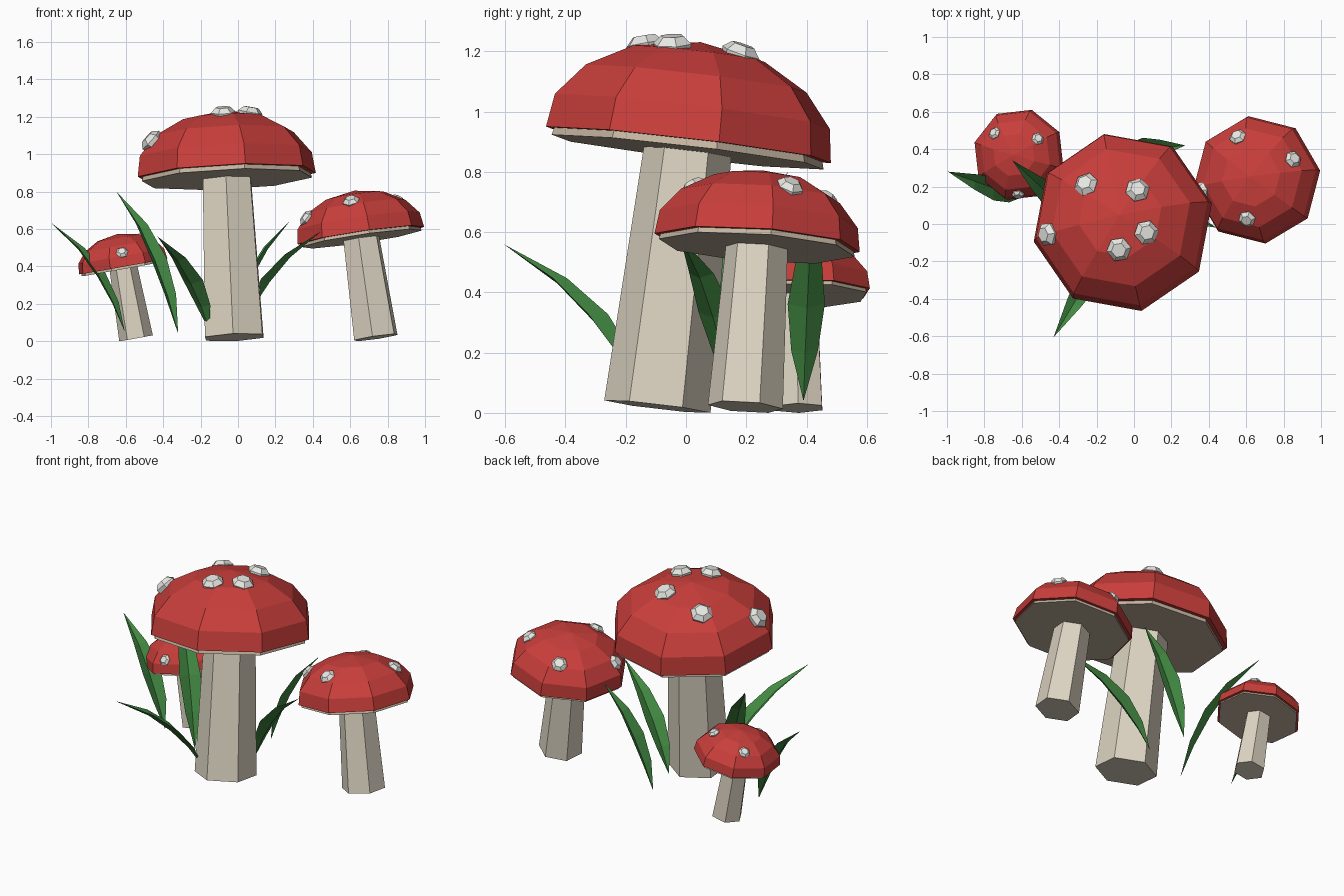
import bpy, bmesh, math
from mathutils import Vector, Matrix
from mathutils.bvhtree import BVHTree

if "Cube" in bpy.data.objects:
    bpy.data.objects.remove(bpy.data.objects["Cube"])


def material(name, rgb):
    m = bpy.data.materials.new(name)
    m.diffuse_color = (*rgb, 1)
    m.use_nodes = True
    m.node_tree.nodes["Principled BSDF"].inputs["Base Color"].default_value = m.diffuse_color
    return m


RED = material("cap_red", (0.58, 0.048, 0.043))
CREAM = material("stem_cream", (0.73, 0.67, 0.55))
TAN = material("gill_tan", (0.55, 0.46, 0.35))
WHITE = material("wart_white", (0.8, 0.8, 0.77))
GREEN = material("leaf_green", (0.055, 0.25, 0.055))


def finish(bm, name, mat):
    bmesh.ops.recalc_face_normals(bm, faces=bm.faces)
    me = bpy.data.meshes.new(name)
    bm.to_mesh(me)
    me.materials.append(mat)
    ob = bpy.data.objects.new(name, me)
    bpy.context.collection.objects.link(ob)
    return ob


def lathe(name, profile, sides, phase, frame, mat, scale=1.0):
    """Faceted solid of revolution; profile is (radius, height), bottom to top."""
    bm = bmesh.new()
    rings = []
    for r, h in profile:
        n = sides if r > 0 else 1
        rings.append([bm.verts.new(frame @ (Vector((
            r * math.cos(phase + math.tau * i / sides),
            r * math.sin(phase + math.tau * i / sides), h)) * scale))
            for i in range(n)])
    for a, b in zip(rings, rings[1:]):
        for i in range(sides):
            j = (i + 1) % sides
            if len(b) == 1:
                bm.faces.new((a[i], a[j], b[0]))
            else:
                bm.faces.new((a[i], a[j], b[j], b[i]))
    bm.faces.new(rings[0][::-1])
    if len(rings[-1]) > 1:
        bm.faces.new(rings[-1])
    bmesh.ops.recalc_face_normals(bm, faces=bm.faces)
    tree = BVHTree.FromBMesh(bm)
    finish(bm, name, mat)
    bm.free()
    return tree


def frame_at(origin, axis):
    rot = Vector((0, 0, 1)).rotation_difference(axis).to_matrix().to_4x4()
    return Matrix.Translation(origin) @ rot


CAP = [(1, 0), (0.965, 0.23), (0.775, 0.455), (0.463, 0.625), (0, 0.705)]
GILL = [(0.955, -0.05), (0.94, 0.004)]
WART = [(0.9, -0.3), (1, 0.1), (0.6, 0.5)]


def mushroom(tag, base, rim, R, cap_phase, stem_phase, warts):
    base, rim = Vector(base), Vector(rim)
    axis = rim - base
    length = axis.length
    lean = frame_at(rim, axis)
    # tapered six-sided stem
    lathe(tag + "_stem", [(0.365 * R, -length), (0.295 * R, 0.1 * R)], 6,
          math.radians(stem_phase), lean, CREAM)
    # eight-sided domed cap and gill disc
    ph = math.radians(cap_phase)
    tree = lathe(tag + "_cap", CAP, 8, ph, lean, RED, R)
    lathe(tag + "_gills", GILL, 8, ph, lean, TAN, R)
    # warts dropped onto the dome
    for i, (x, y) in enumerate(warts):
        hit = tree.ray_cast(Vector((x, y, 3)), Vector((0, 0, -1)))[0]
        if hit is None:
            continue
        p = lean.inverted() @ hit
        n = Vector((p.x, p.y, p.z / 0.5)).normalized()
        n = lean.to_3x3() @ n
        lathe(f"{tag}_wart_{i + 1}", WART, 6, 0.3 + i, frame_at(hit, n),
              WHITE, 0.137 * R)


mushroom("large", (-0.02, -0.095, 0.021), (-0.06, 0.008, 0.89), 0.487, 12, 28,
         [(-0.255, 0.21), (0.018, 0.18), (0.065, -0.045), (-0.08, -0.135),
          (-0.462, -0.055)])
mushroom("medium", (0.737, 0.197, 0.02), (0.657, 0.236, 0.565), 0.345, 8, 22,
         [(0.555, 0.465), (0.85, 0.345), (0.605, 0.028), (0.367, 0.18)])
mushroom("small", (-0.545, 0.373, 0.016), (-0.614, 0.37, 0.40), 0.25, 29, -1,
         [(-0.745, 0.485), (-0.515, 0.455), (-0.62, 0.16)])


def leaf(name, base, tip, half=0.062):
    """Arching blade with a folded midrib, pointed at both ends."""
    a, c = Vector(base), Vector(tip)
    d = c - a
    b = a + Vector((d.x * 0.27, d.y * 0.27, d.z * 0.66))
    side = Vector((-d.y, d.x, 0)).normalized()
    bm = bmesh.new()
    prev = None
    for t, w in [(0, 0), (0.22, 0.72), (0.45, 1), (0.7, 0.7), (1, 0)]:
        p = a * (1 - t) ** 2 + b * 2 * t * (1 - t) + c * t * t
        tan = ((b - a) * (1 - t) + (c - b) * t).normalized()
        up = tan.cross(side).normalized()
        if up.z < 0:
            up.negate()
        mid = bm.verts.new(p - up * 0.02 * w)
        if w == 0:
            row = [mid] * 3
        else:
            row = [bm.verts.new(p - side * half * w + up * 0.01 * w), mid,
                   bm.verts.new(p + side * half * w + up * 0.01 * w)]
        if prev:
            for i in (0, 1):
                quad = list(dict.fromkeys(
                    (prev[i], prev[i + 1], row[i + 1], row[i])))
                bm.faces.new(quad)
        prev = row
    finish(bm, name, GREEN)
    bm.free()


# grass blades around the large stem
leaf("leaf_left_tall", (-0.32, 0.03, 0.04), (-0.65, 0.34, 0.80))
leaf("leaf_left_outer", (-0.605, 0.14, 0.05), (-0.995, 0.28, 0.63))
leaf("leaf_front", (-0.15, -0.14, 0.05), (-0.43, -0.605, 0.56))
leaf("leaf_back", (-0.045, 0.39, 0.04), (0.275, 0.42, 0.64))
leaf("leaf_right", (0.01, 0.155, 0.04), (0.44, -0.02, 0.585))
